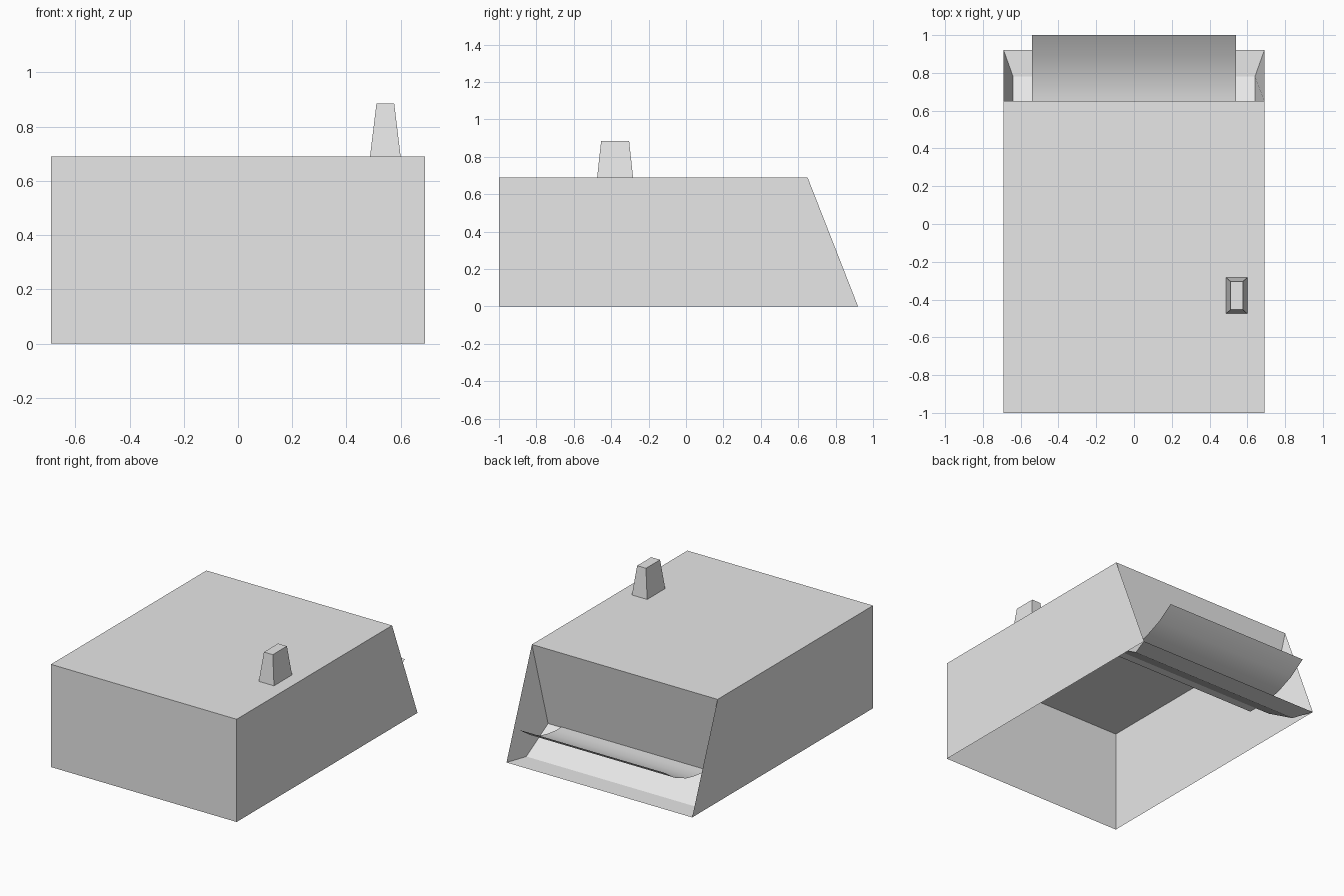
import bpy
import bmesh

default = bpy.data.objects.get("Cube")
if default:
    bpy.data.objects.remove(default, do_unlink=True)

grey = bpy.data.materials.new("plain_grey")
grey.use_nodes = True
GREY = (0.8, 0.8, 0.8, 1)
grey.diffuse_color = GREY
grey.node_tree.nodes["Principled BSDF"].inputs["Base Color"].default_value = GREY


def finish(bm, name, smooth=False):
    """Turn a bmesh into a named, coloured object."""
    mesh = bpy.data.meshes.new(name)
    bm.to_mesh(mesh)
    bm.free()
    mesh.materials.append(grey)
    for poly in mesh.polygons:
        poly.use_smooth = smooth
    obj = bpy.data.objects.new(name, mesh)
    bpy.context.collection.objects.link(obj)
    return obj


def box(x, y, z):
    """A cube stretched between the given (low, high) limits."""
    bm = bmesh.new()
    bmesh.ops.create_cube(bm, size=1)
    for v in bm.verts:
        v.co = [lim[c > 0] for lim, c in zip((x, y, z), v.co)]
    bm.normal_update()
    return bm


def face_towards(bm, axis, sign):
    return max(bm.faces, key=lambda f: sign * f.normal[axis])


# Body: open-bottomed shell with a sloping back
bm = box((-0.69, 0.69), (-1, 0.92), (0, 0.69))
bottom = face_towards(bm, 2, -1)
back = face_towards(bm, 1, 1)
for v in back.verts:
    if v.co.z > 0.5:
        v.co.y = 0.65
bmesh.ops.delete(bm, geom=[bottom], context='FACES_ONLY')

# Recess: the back face is inset and pushed in to form a ramp
bm.normal_update()
bmesh.ops.inset_individual(bm, faces=[back], thickness=0.05)
for v in back.verts:
    side = 0.64 if v.co.x > 0 else -0.64
    v.co = (side, 0.55, 0.134) if v.co.z > 0.3 else (side, 0.78, 0)
bm.normal_update()
finish(bm, "body_shell")

# Chimney: tapered block on the roof
bm = box((0.487, 0.6), (-0.475, -0.283), (0.69, 0.885))
top = face_towards(bm, 2, 1)
centre = top.calc_center_median()
for v in top.verts:
    v.co.x = centre.x + (v.co.x - centre.x) * 0.58
    v.co.y = centre.y + (v.co.y - centre.y) * 0.78
finish(bm, "chimney")

# Curved tray: a thin sheet sweeping out of the recess
profile = [(0.49, 0.138), (0.61, 0.138), (0.69, 0.147), (0.77, 0.165),
           (0.89, 0.215), (1.0, 0.29)]
bm = bmesh.new()
rows = [[bm.verts.new((x, y, z)) for x in (-0.54, 0.54)] for y, z in profile]
for a, b in zip(rows, rows[1:]):
    bm.faces.new((a[0], a[1], b[1], b[0]))
bm.normal_update()
finish(bm, "curved_tray", smooth=True)
